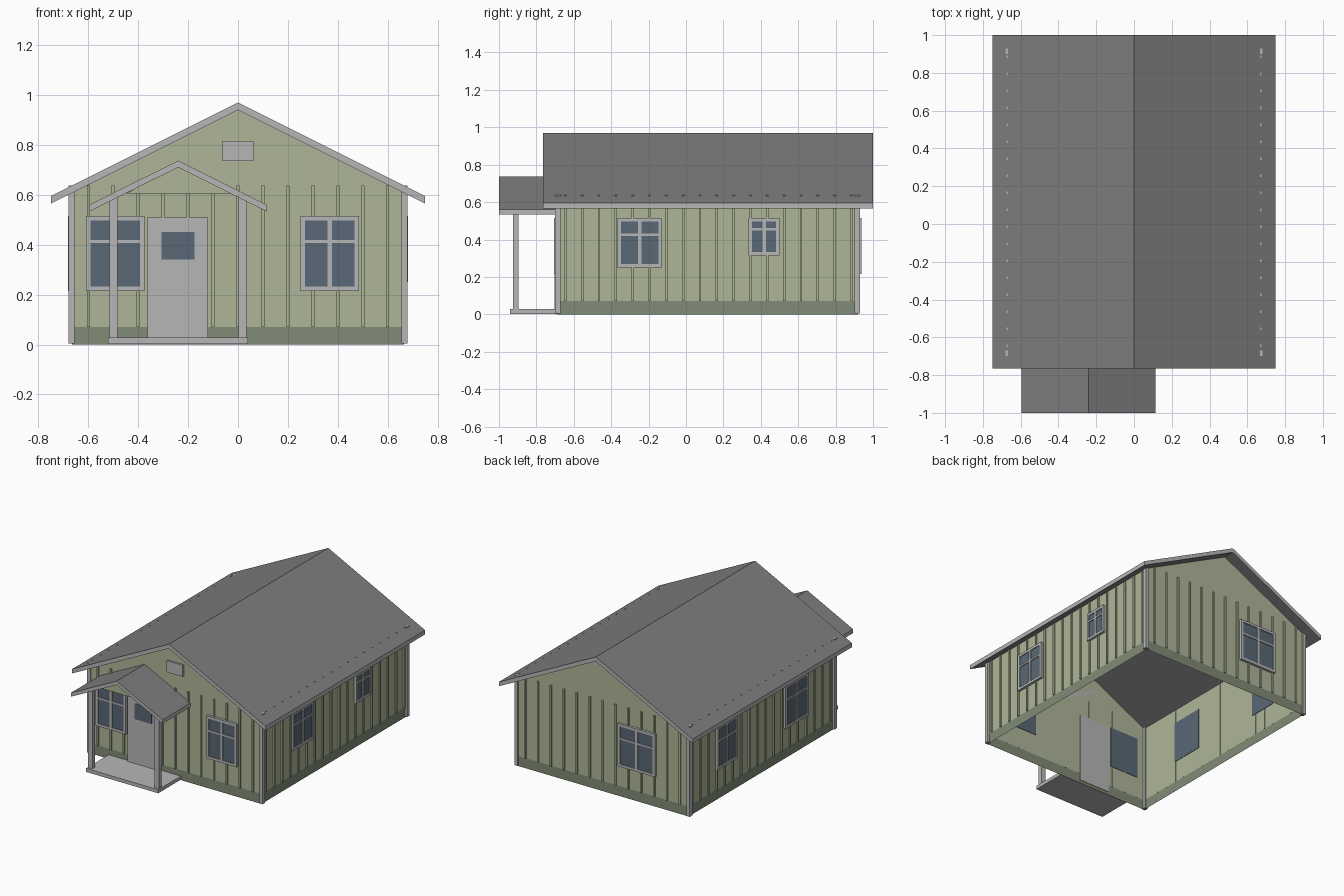
import bpy, bmesh

if "Cube" in bpy.data.objects:
    bpy.data.objects.remove(bpy.data.objects["Cube"])

WX, YF, YB = 0.665, -0.69, 0.92      # wall half width, front and back planes


def mat(name, r, g, b):
    m = bpy.data.materials.new(name)
    m.diffuse_color = (r, g, b, 1)
    m.use_nodes = True
    m.node_tree.nodes["Principled BSDF"].inputs["Base Color"].default_value = m.diffuse_color
    return m


GREEN = mat("siding_green", 0.42, 0.47, 0.31)
BASE = mat("base_green", 0.22, 0.26, 0.18)
GLASS = mat("glass_blue", 0.10, 0.14, 0.18)
DARK = mat("roof_grey", 0.21, 0.21, 0.21)
TRIM = mat("trim_grey", 0.47, 0.47, 0.47)


def finish(name, bm, *mats):
    bmesh.ops.recalc_face_normals(bm, faces=bm.faces)
    me = bpy.data.meshes.new(name)
    bm.to_mesh(me)
    bm.free()
    for m in mats:
        me.materials.append(m)
    ob = bpy.data.objects.new(name, me)
    bpy.context.collection.objects.link(ob)
    return ob


def add_box(bm, x0, x1, y0, y1, z0, z1):
    vs = bmesh.ops.create_cube(bm, size=1)["verts"]
    for v in vs:
        v.co.x = x1 if v.co.x > 0 else x0
        v.co.y = y1 if v.co.y > 0 else y0
        v.co.z = z1 if v.co.z > 0 else z0


def boxes(name, material, dims):
    bm = bmesh.new()
    for d in dims:
        add_box(bm, *d)
    return finish(name, bm, material)


def on_wall(side, a0, a1, inner, outer, z0, z1):
    """Box on a wall: a0..a1 along it, inner..outer away from its plane."""
    if side == "front":
        return (a0, a1, YF - outer, YF - inner, z0, z1)
    if side == "back":
        return (a0, a1, YB + inner, YB + outer, z0, z1)
    if side == "right":
        return (WX + inner, WX + outer, a0, a1, z0, z1)
    return (-WX - outer, -WX - inner, a0, a1, z0, z1)


# Open-bottomed wall shell with a darker base band
bm = bmesh.new()
band, eave = 0.07, 0.61


def face(pts, idx):
    f = bm.faces.new([bm.verts.new(p) for p in pts])
    f.material_index = idx


for y in (YF, YB):
    face([(-WX, y, 0), (WX, y, 0), (WX, y, band), (-WX, y, band)], 1)
    face([(-WX, y, band), (WX, y, band), (WX, y, eave), (0, y, 0.942), (-WX, y, eave)], 0)
for x in (-WX, WX):
    face([(x, YF, 0), (x, YB, 0), (x, YB, band), (x, YF, band)], 1)
    face([(x, YF, band), (x, YB, band), (x, YB, eave), (x, YF, eave)], 0)
bmesh.ops.remove_doubles(bm, verts=bm.verts, dist=1e-5)
finish("walls", bm, GREEN, BASE)


# Gabled roof slabs: dark top and underside, light fascia edges
def roof(name, cx, half, ridge, edge, thick, y0, y1):
    bm = bmesh.new()
    prof = [(cx - half, edge), (cx, ridge), (cx + half, edge),
            (cx + half, edge - thick), (cx, ridge - thick), (cx - half, edge - thick)]
    rings = [[bm.verts.new((x, y, z)) for x, z in prof] for y in (y0, y1)]
    for r in rings:
        for ids in ((0, 1, 4, 5), (1, 2, 3, 4)):
            bm.faces.new([r[i] for i in ids]).material_index = 1
    for i in range(6):
        j = (i + 1) % 6
        f = bm.faces.new([rings[0][i], rings[0][j], rings[1][j], rings[1][i]])
        f.material_index = 1 if i in (2, 5) else 0
    finish(name, bm, DARK, TRIM)


roof("main_roof", 0, 0.75, 0.97, 0.595, 0.03, -0.765, 1.0)
roof("porch_roof", -0.24, 0.355, 0.737, 0.56, 0.027, -1.0, YF)

# Vertical siding battens
dims = []
for i in range(-6, 7):
    for s in ("front", "back"):
        dims.append(on_wall(s, i * 0.1 - 0.006, i * 0.1 + 0.006, -0.001, 0.009, band, 0.637))
for i in range(18):
    y = -0.645 + i * 0.09
    for s in ("left", "right"):
        dims.append(on_wall(s, y - 0.006, y + 0.006, -0.001, 0.009, band, 0.637))
boxes("battens", GREEN, dims)

# Corner trim posts
boxes("corner_trim", TRIM, [(min(s * 0.655, s * 0.68), max(s * 0.655, s * 0.68), y, y + 0.03, 0.005, 0.637)
                            for s in (-1, 1) for y in (-0.70, 0.90)])


# Windows: glass pane, surrounding frame and cross bars
def window(name, side, a0, a1, z0, z1, bar):
    t, c = 0.018, (a0 + a1) / 2
    boxes(name + "_glass", GLASS, [on_wall(side, a0 + 0.005, a1 - 0.005, -0.003, 0.011, z0 + 0.005, z1 - 0.005)])
    parts = [(a0, a0 + t, z0, z1), (a1 - t, a1, z0, z1),
             (a0 + t, a1 - t, z0, z0 + t), (a0 + t, a1 - t, z1 - t, z1),
             (c - 0.009, c + 0.009, z0 + t, z1 - t), (a0 + t, a1 - t, bar - 0.006, bar + 0.006)]
    boxes(name + "_frame", TRIM, [on_wall(side, p[0], p[1], 0, 0.017, p[2], p[3]) for p in parts])


window("front_left_window", "front", -0.61, -0.375, 0.215, 0.515, 0.412)
window("front_right_window", "front", 0.25, 0.485, 0.215, 0.515, 0.412)
window("right_front_window", "right", -0.365, -0.13, 0.25, 0.515, 0.425)
window("right_back_window", "right", 0.335, 0.5, 0.315, 0.515, 0.455)
window("left_front_window", "left", -0.385, -0.13, 0.215, 0.515, 0.412)
window("left_back_window", "left", 0.40, 0.62, 0.215, 0.515, 0.412)
window("back_window", "back", -0.415, -0.125, 0.215, 0.515, 0.412)

# Door with its small pane, and gable vent
boxes("door", TRIM, [on_wall("front", -0.363, -0.12, -0.004, 0.013, 0.02, 0.51)])
boxes("door_glass", GLASS, [on_wall("front", -0.307, -0.175, 0.005, 0.015, 0.34, 0.45)])
boxes("gable_vent", TRIM, [on_wall("front", -0.063, 0.063, 0, 0.013, 0.735, 0.815)])

# Porch floor, posts and gable infill
boxes("porch_floor", TRIM, [(-0.52, 0.04, -0.94, YF, 0.003, 0.028)])
boxes("porch_posts", TRIM, [(x, x + 0.032, -0.925, -0.895, 0.028, 0.59) for x in (-0.514, 0.002)])
bm = bmesh.new()
tri = [[bm.verts.new((x, y, z)) for x, z in ((-0.45, 0.605), (-0.03, 0.605), (-0.24, 0.711))]
       for y in (-0.915, -0.905)]
for r in tri:
    bm.faces.new(r)
for i in range(3):
    j = (i + 1) % 3
    bm.faces.new([tri[0][i], tri[0][j], tri[1][j], tri[1][i]])
finish("porch_gable", bm, GREEN)
